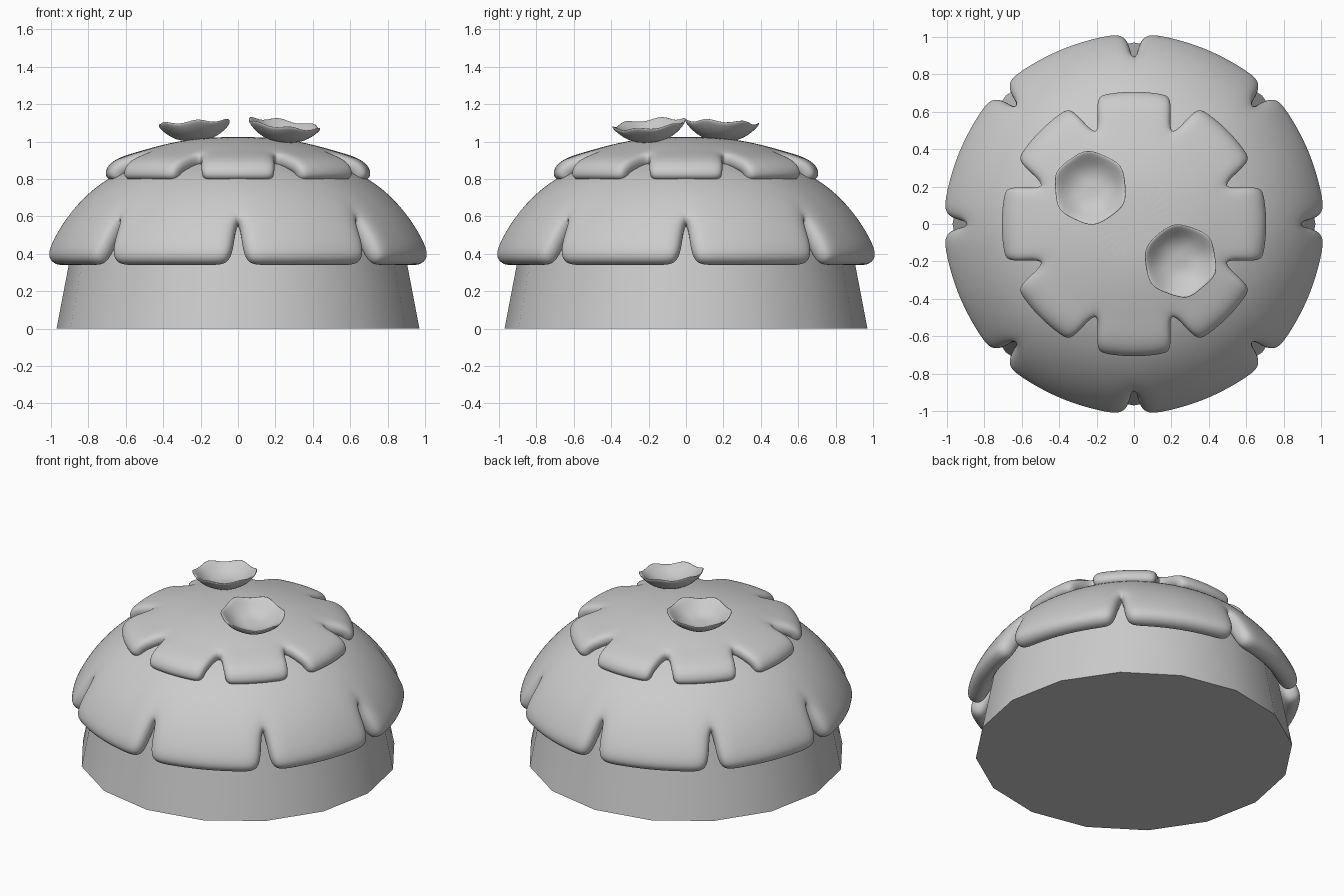
import bpy, bmesh, math
from mathutils import Matrix

if "Cube" in bpy.data.objects:
    bpy.data.objects.remove(bpy.data.objects["Cube"])


def make_object(name, bm):
    bmesh.ops.recalc_face_normals(bm, faces=bm.faces[:])
    # open shells: make sure normals point up / outward
    bm.normal_update()
    if sum(f.normal.z * f.calc_area() for f in bm.faces) < -1e-3:
        bmesh.ops.reverse_faces(bm, faces=bm.faces[:])
    me = bpy.data.meshes.new(name)
    bm.to_mesh(me)
    bm.free()
    ob = bpy.data.objects.new(name, me)
    bpy.context.collection.objects.link(ob)
    return ob


def thicken(ob, thickness, levels):
    sol = ob.modifiers.new("Thickness", 'SOLIDIFY')
    sol.thickness = thickness
    sol.offset = -1
    sub = ob.modifiers.new("Smooth", 'SUBSURF')
    sub.levels = sub.render_levels = levels
    for p in ob.data.polygons:
        p.use_smooth = True


def petal_dome(name, rings, first_notch, thickness, petals=8, inner=(9, 22.5, 36)):
    """Dome of rings (radius, z, notch half-gap in degrees); gap 0 keeps petals joined."""
    bm = bmesh.new()
    pole = bm.verts.new((0, 0, rings[0][1]))
    step = 360 / petals
    cache = {}

    def vert(k, deg):
        key = (k, round(deg % 360, 3))
        if key not in cache:
            r, z, _ = rings[k]
            a = math.radians(deg)
            cache[key] = bm.verts.new((r * math.cos(a), r * math.sin(a), z))
        return cache[key]

    for p in range(petals):
        start = first_notch + p * step
        prev = None
        for k in range(1, len(rings)):
            gap = rings[k][2]
            row = [vert(k, start + d) for d in (gap, *inner, step - gap)]
            for i in range(len(row) - 1):
                if prev is None:
                    bm.faces.new((pole, row[i], row[i + 1]))
                else:
                    bm.faces.new((prev[i], row[i], row[i + 1], prev[i + 1]))
            prev = row
    ob = make_object(name, bm)
    thicken(ob, thickness, 3)
    return ob


# Tapered 16-sided base
bm = bmesh.new()
bmesh.ops.create_cone(bm, cap_ends=True, segments=16, radius1=0.97, radius2=0.865,
                      depth=0.55, matrix=Matrix.Translation((0, 0, 0.275)))
base = make_object("cake_base", bm)
bpy.context.view_layer.objects.active = base
base.select_set(True)
bpy.ops.object.shade_smooth_by_angle(angle=math.radians(35))
base.select_set(False)

# Large lower icing with eight broad petals
petal_dome("lower_icing",
           [(0, 0.97, 0), (0.3, 0.95, 0), (0.55, 0.885, 0), (0.75, 0.775, 0),
            (0.90, 0.63, 0), (0.99, 0.495, 1.1), (1.045, 0.365, 2.6)],
           0, 0.125)

# Small upper icing, petals centred on the axes
petal_dome("upper_icing",
           [(0, 1.025, 0), (0.22, 1.02, 0), (0.40, 0.985, 0), (0.52, 0.95, 0),
            (0.63, 0.92, 3.6), (0.705, 0.875, 5.5), (0.722, 0.80, 6.5)],
           22.5, 0.09, inner=(12, 22.5, 33))


# Wavy six-lobed flower cups, tipped outward
def flower(name, x, y, z, tilt, spin):
    bm = bmesh.new()
    # tip radius, tip height, valley radius, valley height
    rings = [(0.07, 0.0, 0.07, 0.0), (0.135, 0.028, 0.13, 0.02), (0.212, 0.108, 0.183, 0.062)]
    centre = bm.verts.new((0, 0, 0))
    n, prev = 12, None
    for rt, zt, rv, zv in rings:
        row = []
        for i in range(n):
            r, h = (rt, zt) if i % 2 == 0 else (rv, zv)
            a = math.radians(spin + i * 30)
            row.append(bm.verts.new((r * math.cos(a), r * math.sin(a), h)))
        for i in range(n):
            j = (i + 1) % n
            if prev is None:
                bm.faces.new((centre, row[i], row[j]))
            else:
                bm.faces.new((prev[i], row[i], row[j], prev[j]))
        prev = row
    ob = make_object(name, bm)
    thicken(ob, 0.02, 2)
    out = math.atan2(y, x)
    ob.matrix_world = (Matrix.Translation((x, y, z)) @ Matrix.Rotation(out, 4, 'Z')
                       @ Matrix.Rotation(math.radians(tilt), 4, 'Y') @ Matrix.Rotation(-out, 4, 'Z'))


flower("flower_left", -0.23, 0.19, 1.025, 4, 95)
flower("flower_right", 0.24, -0.19, 1.02, 9, 100)
